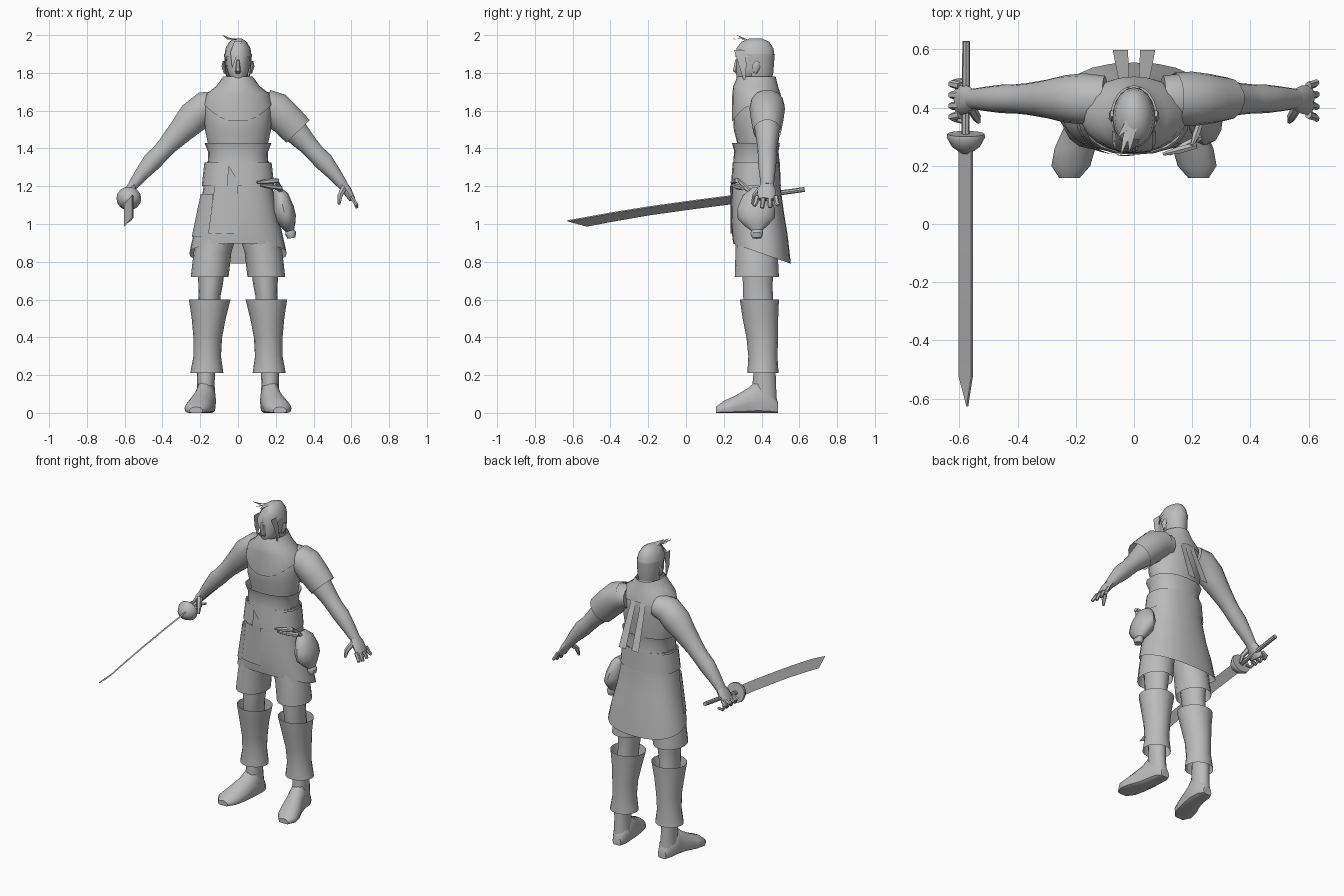
import bpy, bmesh, math
from mathutils import Vector

grey = bpy.data.materials.new("plain_grey")
grey.diffuse_color = (0.5, 0.5, 0.5, 1)


def finish(name, bm):
    bmesh.ops.recalc_face_normals(bm, faces=bm.faces)
    me = bpy.data.meshes.new(name)
    bm.to_mesh(me)
    bm.free()
    me.materials.append(grey)
    ob = bpy.data.objects.new(name, me)
    bpy.context.collection.objects.link(ob)
    return ob


def loft(name, rings, n=16, cap=True, arc=None, power=1.0, fix=None):
    """Skin rings of (centre, u, v); arc in degrees opens the ring."""
    bm = bmesh.new()
    a0, a1 = arc or (0, 360)
    count = n + 1 if arc else n
    rows = []
    for c, u, v in rings:
        row = []
        for i in range(count):
            a = math.radians(a0 + (a1 - a0) * i / n)
            k, s = math.cos(a), math.sin(a)
            k = math.copysign(abs(k) ** power, k)
            s = math.copysign(abs(s) ** power, s)
            p = Vector(c) + Vector(u) * k + Vector(v) * s
            row.append(bm.verts.new(fix(p) if fix else p))
        rows.append(row)
    for r, q in zip(rows, rows[1:]):
        for i in range(n):
            j = (i + 1) % count
            bm.faces.new((r[i], r[j], q[j], q[i]))
    if cap and not arc:
        bm.faces.new(rows[0])
        bm.faces.new(rows[-1])
    return finish(name, bm)


def stack(name, rows, x=0, **kw):
    """Horizontal rings from (z, half_width, front_y, back_y[, x])."""
    rings = []
    for r in rows:
        z, w, f, b = r[:4]
        cx = r[4] if len(r) > 4 else x
        rings.append(((cx, (f + b) / 2, z), (w, 0, 0), (0, (b - f) / 2, 0)))
    return loft(name, rings, **kw)


def tube(name, pts, side=(0, 1, 0), n=10, **kw):
    """Rings along a path of (x, y, z, radius_across, radius_along_side)."""
    P = [Vector(p[:3]) for p in pts]
    S = Vector(side)
    rings = []
    for i, p in enumerate(pts):
        t = (P[min(i + 1, len(P) - 1)] - P[max(i - 1, 0)]).normalized()
        v = t.cross(S).normalized()
        rings.append((P[i], v.cross(t).normalized() * p[4], v * p[3]))
    return loft(name, rings, n=n, **kw)


def strip(name, pts, side):
    """Flat tapered strip from (x, y, z, half_width)."""
    bm = bmesh.new()
    S = Vector(side)
    rows = [[bm.verts.new(Vector(p[:3]) + S * p[3] * k) for k in (-1, 1)] for p in pts]
    for r, q in zip(rows, rows[1:]):
        bm.faces.new((r[0], r[1], q[1], q[0]))
    return finish(name, bm)


# Torso and neck
stack("torso", [(1.36, .15, .275, .485), (1.43, .16, .27, .49), (1.5, .175, .253, .497),
                (1.57, .178, .25, .5), (1.64, .18, .262, .5), (1.69, .155, .285, .49),
                (1.73, .1, .31, .475)], n=20)
stack("neck", [(1.68, .065, .33, .47), (1.8, .052, .34, .455)], n=12)

# Draped collar with a pointed front
def collar_drop(p):
    if p.z < 1.66:
        front = max(0, (.37 - p.y) / .13)
        p.z = 1.655 - .115 * front ** 2 - .02 * abs(p.x) / .18
    return p
stack("collar", [(1.63, .183, .243, .507), (1.69, .165, .245, .5), (1.73, .115, .25, .487),
                 (1.78, .078, .272, .475)], n=24, cap=False, fix=collar_drop)

# Sash, skirt and overlapping front panels
stack("sash", [(1.43, .178, .243, .497), (1.385, .16, .255, .49), (1.33, .158, .25, .495)],
      n=20, cap=False, power=.85)

def hem(p):
    if p.z < .86:
        p.z = .9 - .11 * (p.y - .24) / .315
    return p
skirt_rows = [(1.33, .163, .252, .495), (1.2, .182, .243, .5), (1.05, .208, .24, .52),
              (.95, .235, .243, .537), (.85, .258, .25, .555)]
stack("skirt", skirt_rows, n=24, cap=False, power=.85, fix=hem)
stack("hip_band", [(1.325, .178, .247, .497), (1.2, .192, .238, .502)], n=20, cap=False, power=.85)
stack("front_panel", [(1.2, .187, .234, .5), (.95, .238, .236, .54)], n=6,
      arc=(232, 270), power=.85)
stack("side_panel", [(1.16, .198, .236, .505), (.93, .246, .24, .545)], n=6,
      arc=(185, 232), power=.85)
strip("waist_flap", [(-.05, .236, 1.31, .0), (-.02, .234, 1.2, .04)], (1, 0, 0))

# Head, nose and hair
stack("head", [(1.752, .022, .28, .34), (1.775, .043, .268, .39), (1.81, .058, .264, .43),
               (1.85, .064, .266, .45), (1.9, .066, .268, .456), (1.94, .057, .28, .445),
               (1.965, .035, .31, .42)], n=16)
loft("nose", [((0, .275, 1.795), (.014, 0, 0), (0, .01, 0)), ((0, .262, 1.81), (.015, 0, 0), (0, .016, 0)),
              ((0, .27, 1.87), (.007, 0, 0), (0, .01, 0))], n=6)
stack("hair_crown", [(1.885, .073, .262, .469), (1.93, .066, .267, .463), (1.965, .046, .295, .44),
                     (1.983, .018, .34, .4)], n=16)
stack("hair_back", [(1.75, .052, .31, .45), (1.8, .068, .3, .462), (1.9, .074, .262, .47)],
      n=12, arc=(-25, 205))
for s in (-1, 1):
    tube("ear", [(s * .068, .365, 1.8, .008, .012), (s * .078, .372, 1.835, .01, .022),
                 (s * .076, .38, 1.86, .006, .012)], n=6)
    strip("side_lock", [(s * .062, .285, 1.92, .03), (s * .076, .3, 1.84, .02),
                        (s * .07, .31, 1.755, .003)], (0, 1, 0))
    # Long ribbons hanging behind
    strip("back_ribbon", [(s * .03, .468, 1.735, .015), (s * .037, .515, 1.6, .02),
                          (s * .047, .598, 1.375, .026)], (1, 0, 0))
strip("fringe", [(0, .29, 1.965, .02), (-.02, .258, 1.91, .02), (-.03, .258, 1.83, .002)], (1, 0, 0))
for tip, y, z in ((-.082, .27, 2.0), (-.045, .237, 1.985), (-.015, .25, 1.975)):
    strip("hair_tuft", [(0, .4, 1.975, .012), (tip * .5, .31, 1.978, .02), (tip, y, z, .002)],
          (.8, .6, 0))

for s in (-1, 1):
    # Arm from shoulder to wrist
    arm = [(.1, 1.635, .07, .08), (.17, 1.625, .082, .088), (.235, 1.565, .088, .082),
           (.3, 1.495, .07, .066), (.37, 1.42, .054, .054), (.41, 1.375, .05, .05),
           (.455, 1.33, .052, .049), (.51, 1.265, .039, .042), (.56, 1.2, .027, .034)]
    tube("arm", [(s * x, .43, z, a, b) for x, z, a, b in arm], n=14)
    # Palm, thumb and fingers; the sword hand curls inward
    tube("palm", [(s * .548, .43, 1.215, .026, .033), (s * .575, .428, 1.18, .026, .048),
                  (s * .605, .425, 1.13, .018, .052)], n=10)
    for i in range(4):
        y, d = .376 + i * .033, .012 * abs(i - 1.4)
        if s > 0:
            path = [(.6, 1.145), (.622, 1.11), (.63, 1.08 + d)]
        else:
            path = [(.6, 1.15), (.628, 1.13), (.61, 1.1), (.58, 1.108)]
        tube("finger", [(s * x, y + (y - .43) * .15 * k, z, .013 - .002 * k, .015 - .002 * k)
                        for k, (x, z) in enumerate(path)], n=6)
    tube("thumb", [(s * .56, .4, 1.19, .018, .018), (s * .54, .365, 1.15, .015, .015),
                   (s * .535, .352, 1.105, .008, .008)], n=6)

    # Trouser leg, knee and open shin guard
    stack("trouser_leg", [(.98, .105, .265, .485, s * .1), (.85, .1, .262, .485, s * .135),
                          (.72, .1, .258, .492, s * .15)], n=16, cap=False)
    stack("knee", [(.8, .075, .29, .47, s * .14), (.68, .065, .3, .46, s * .145),
                   (.62, .058, .3, .462, s * .15), (.5, .06, .32, .47, s * .155)], n=14)
    stack("shin_guard", [(.6, .11, .285, .492, s * .15), (.5, .09, .3, .488, s * .155),
                         (.4, .076, .32, .488, s * .16), (.3, .073, .33, .484, s * .163),
                         (.21, .088, .325, .49, s * .165)], n=16, cap=False)
    # Shoe with a flat sole
    stack("ankle", [(.06, .05, .35, .483, s * .168), (.15, .046, .35, .478, s * .17),
                    (.25, .05, .36, .475, s * .17)], n=14)
    shoe = [(.487, .165, .03, .06), (.45, .167, .049, .13), (.38, .172, .056, .18),
            (.33, .182, .06, .135), (.26, .203, .07, .092), (.2, .217, .067, .065),
            (.158, .222, .035, .032)]
    loft("shoe", [((s * x, y, h * .35), (w, 0, 0), (0, 0, h * .65)) for y, x, w, h in shoe],
         n=14, fix=lambda p: Vector((p.x, p.y, max(p.z, 0))))

# Short sleeve on one arm
tube("sleeve", [(.14, .43, 1.635, .082, .09), (.2, .43, 1.61, .093, .094), (.26, .43, 1.55, .092, .086),
                (.318, .43, 1.49, .088, .074)], n=14, cap=False)

# Gourd flask hung at the hip, with its ties
tube("gourd", [(.205, .37, 1.185, .02, .03), (.225, .37, 1.15, .042, .07), (.24, .37, 1.08, .057, .1),
               (.254, .372, 1.03, .055, .098), (.267, .373, .99, .038, .06), (.275, .375, .965, .023, .03),
               (.279, .375, .95, .03, .034), (.283, .375, .925, .02, .024)], n=12)
for p, q in (((.1, .24, 1.22), (.215, .27, 1.23)), ((.12, .24, 1.205), (.23, .3, 1.19)),
             ((.2, .27, 1.24), (.225, .34, 1.17))):
    tube("flask_tie", [(*p, .006, .006), (*[(a + b) / 2 for a, b in zip(p, q)], .014, .014),
                       (*q, .012, .012)], side=(0, 0, 1), n=6)

# Sword: hilt, cup guard and curved single-edged blade
tube("hilt", [(-.577, .628, 1.183, .013, .013), (-.578, .45, 1.158, .013, .014),
              (-.58, .27, 1.13, .013, .014)], side=(1, 0, 0), n=8)
tube("guard", [(-.578, .31, 1.137, .062, .064), (-.578, .298, 1.135, .064, .066),
               (-.578, .265, 1.13, .045, .048), (-.578, .243, 1.127, .015, .016)],
     side=(1, 0, 0), n=14)
bm = bmesh.new()
rows = []
for y, top, low in ((.27, 1.153, 1.108), (.05, 1.125, 1.08), (-.2, 1.09, 1.045),
                    (-.4, 1.058, 1.01), (-.525, 1.035, .986), (-.627, 1.017, 1.014)):
    tip = y < -.6
    spine, edge = Vector((-.557 - .016 * tip, y, top)), Vector((-.603 + .028 * tip, y, low))
    off = Vector((.003, 0, -.003))
    rows.append([bm.verts.new(p) for p in (spine + off, edge, spine - off)])
for r, q in zip(rows, rows[1:]):
    for i in range(3):
        j = (i + 1) % 3
        bm.faces.new((r[i], r[j], q[j], q[i]))
bm.faces.new(rows[0])
bm.faces.new(rows[-1])
finish("blade", bm)

# Smooth shading with crisp edges
for ob in bpy.context.scene.objects:
    ob.select_set(True)
bpy.context.view_layer.objects.active = bpy.context.scene.objects[0]
bpy.ops.object.shade_smooth_by_angle(angle=math.radians(40))
